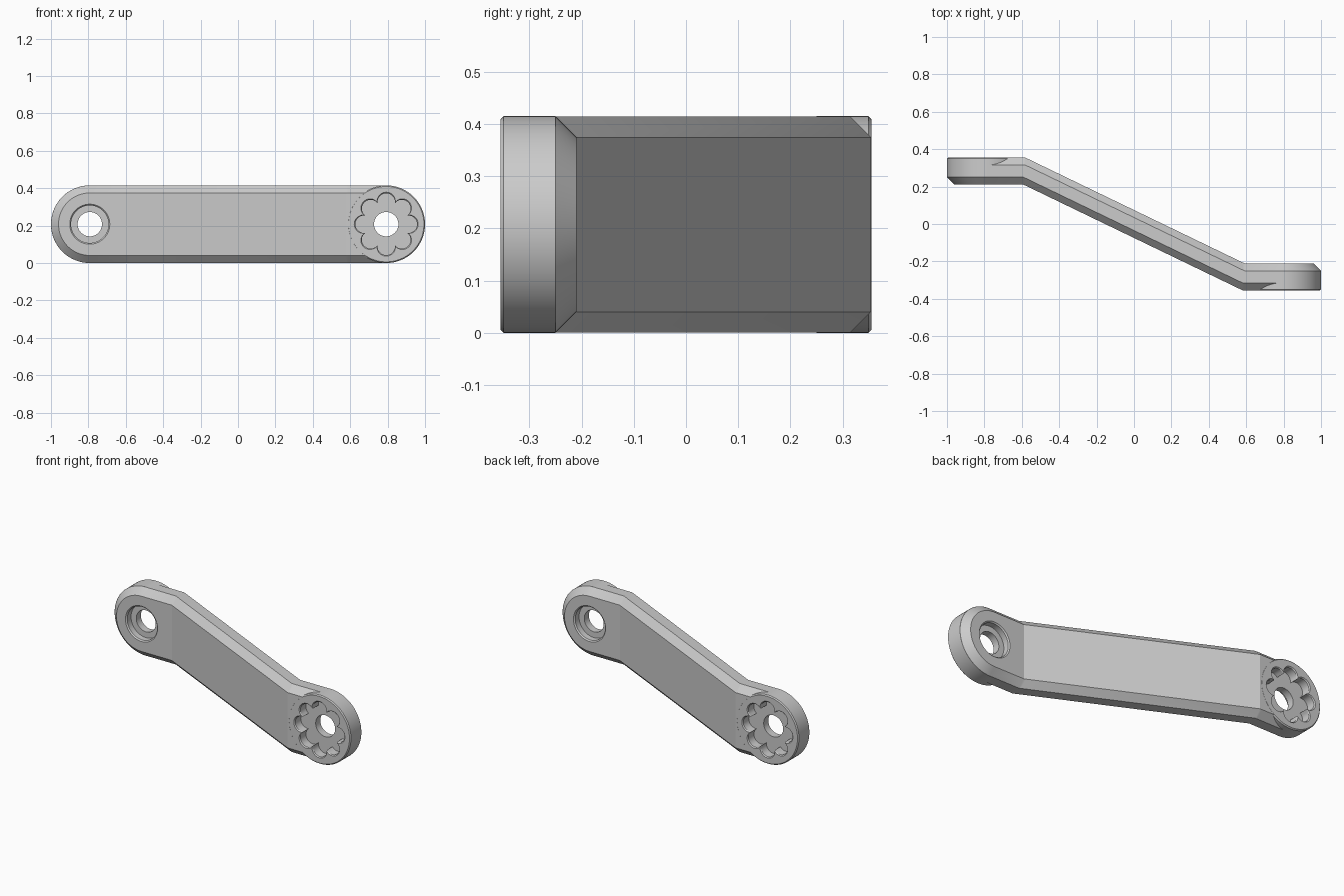
import bpy, bmesh, math

if "Cube" in bpy.data.objects:
    bpy.data.objects.remove(bpy.data.objects["Cube"])

R, CX, CZ = 0.207, 0.7925, 0.2075   # end radius, end centre x, centre height
CH = 0.04                           # chamfer size
N = 128                             # sides of round features


def finish(bm, name):
    bmesh.ops.remove_doubles(bm, verts=bm.verts, dist=1e-5)
    bmesh.ops.recalc_face_normals(bm, faces=bm.faces)
    me = bpy.data.meshes.new(name)
    bm.to_mesh(me)
    bm.free()
    ob = bpy.data.objects.new(name, me)
    bpy.context.collection.objects.link(ob)
    return ob


def front_y(x):
    pts = [(-2, 0.21), (-0.59, 0.21), (0.58, -0.3545), (2, -0.3545)]
    for (x0, y0), (x1, y1) in zip(pts, pts[1:]):
        if x <= x1:
            return y0 + (y1 - y0) * (x - x0) / (x1 - x0)


def back_y(x):
    return -front_y(-x)


def stack(name, levels, turn):
    """Solid along y from (y, radius function) levels; turn = -1 rotates it half a turn about z."""
    bm = bmesh.new()
    rings = []
    for y, fn in levels:
        ring = []
        for i in range(N):
            a = 2 * math.pi * i / N
            r = fn(a)
            ring.append(bm.verts.new((turn * (CX + r * math.cos(a)), turn * y, CZ + r * math.sin(a))))
        rings.append(ring)
    for p, q in zip(rings, rings[1:]):
        for i in range(N):
            j = (i + 1) % N
            bm.faces.new((p[i], p[j], q[j], q[i]))
    bm.faces.new(rings[0])
    bm.faces.new(rings[-1])
    return finish(bm, name)


def circle(r):
    return lambda a: r


def flower(extra=0.0):
    c, p, step = 0.118, 0.047, math.pi / 4
    def radius(a):
        t = a - step * round(a / step)
        return c * math.cos(t) + math.sqrt(max(p * p - (c * math.sin(t)) ** 2, 0)) + extra
    return radius


# Chamfered cranked arm: columns of 8 points swept along x
bm = bmesh.new()
columns = []
arc = [math.pi / 2 * i / 32 for i in range(33)]
stations = [(-1, a) for a in arc] + [(0, x) for x in (-0.59, -0.58, 0.58, 0.59)] \
    + [(1, a) for a in reversed(arc)]
for side, t in stations:
    def place(r):
        return (side * (CX + r * math.cos(t)), r * math.sin(t)) if side else (t, r)
    xi, hi = place(R - CH)
    xo, ho = place(R)
    half = [(xi, front_y(xi), hi), (xo, front_y(xo) + CH, ho),
            (xo, back_y(xo) - CH, ho), (xi, back_y(xi), hi)]
    loop = half + [(x, y, -h) for x, y, h in reversed(half)]
    columns.append([bm.verts.new((x, y, CZ + h)) for x, y, h in loop])
for p, q in zip(columns, columns[1:]):
    for i in range(8):
        j = (i + 1) % 8
        bm.faces.new((p[i], p[j], q[j], q[i]))
bmesh.ops.remove_doubles(bm, verts=bm.verts, dist=1e-5)
arm = finish(bm, "crank_arm")


def boolean(tool, op):
    mod = arm.modifiers.new(op, 'BOOLEAN')
    mod.operation = op
    mod.solver = 'EXACT'
    mod.object = tool
    bpy.ops.object.select_all(action='DESELECT')
    bpy.context.view_layer.objects.active = arm
    arm.select_set(True)
    bpy.ops.object.modifier_apply(modifier=mod.name)
    bpy.data.objects.remove(tool)


# Full round bosses, then flower socket + hole + counterbore through each end
for turn in (1, -1):
    boss = stack("boss", [(-0.355, circle(0.2015)), (-0.349, circle(0.2075)),
                          (-0.25, circle(0.2075))], turn)
    boolean(boss, 'UNION')
for turn in (1, -1):
    cut = stack("socket_cutter", [
        (-0.37, flower(0.006)), (-0.355, flower(0.006)), (-0.349, flower()),
        (-0.297, flower()), (-0.297, circle(0.065)), (-0.253, circle(0.065)),
        (-0.253, circle(0.1)), (-0.217, circle(0.1)), (-0.21, circle(0.107)),
        (-0.19, circle(0.107))], turn)
    cut.hide_render = True
    boolean(cut, 'DIFFERENCE')

bpy.ops.object.shade_smooth_by_angle(angle=math.radians(20))
